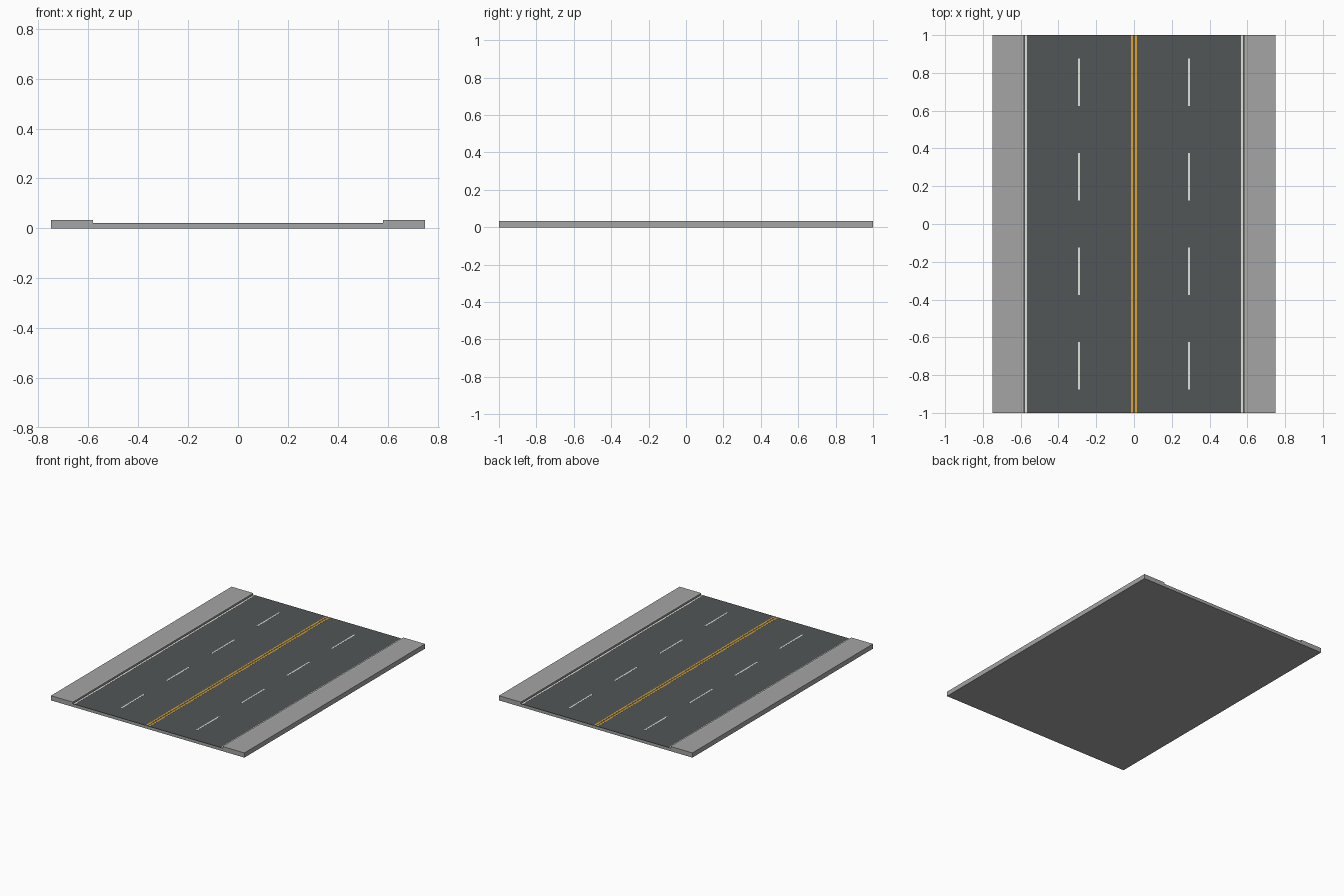
import bpy

if "Cube" in bpy.data.objects:
    bpy.data.objects.remove(bpy.data.objects["Cube"])

def material(name, rgb):
    # sRGB 0-255 to linear
    lin = [(c / 255 / 12.92) if c / 255 <= 0.04045 else ((c / 255 + 0.055) / 1.055) ** 2.4 for c in rgb]
    m = bpy.data.materials.new(name)
    m.diffuse_color = (*lin, 1)
    m.use_nodes = True
    m.node_tree.nodes["Principled BSDF"].inputs["Base Color"].default_value = m.diffuse_color
    return m

CONCRETE = material("concrete", (163, 165, 163))
CURB = material("curb_concrete", (176, 177, 174))
ASPHALT = material("asphalt", (82, 86, 87))
WHITE = material("white_paint", (225, 225, 220))
YELLOW = material("yellow_paint", (226, 165, 35))

def box(name, x0, x1, y0, y1, z0, z1, mat):
    v = [(x, y, z) for x in (x0, x1) for y in (y0, y1) for z in (z0, z1)]
    f = [(0, 1, 3, 2), (4, 6, 7, 5), (0, 4, 5, 1), (2, 3, 7, 6), (0, 2, 6, 4), (1, 5, 7, 3)]
    me = bpy.data.meshes.new(name)
    me.from_pydata(v, [], f)
    me.materials.append(mat)
    ob = bpy.data.objects.new(name, me)
    bpy.context.collection.objects.link(ob)
    return ob

ROAD = 0.022      # road surface height
PAINT = 0.0225    # top of painted lines

# Concrete bed and asphalt surface
box("road_bed", -0.75, 0.75, -1, 1, 0, 0.019, CONCRETE)
box("asphalt_surface", -0.582, 0.582, -1, 1, 0.019, ROAD, ASPHALT)

for side, s in (("left", -1), ("right", 1)):
    def strip(name, a, b, y0, y1, z0, z1, mat):
        box(f"{side}_{name}", min(s * a, s * b), max(s * a, s * b), y0, y1, z0, z1, mat)
    # Raised pavement and curb
    strip("sidewalk", 0.595, 0.75, -1, 1, 0.019, 0.033, CONCRETE)
    strip("curb", 0.582, 0.595, -1, 1, 0.019, 0.033, CURB)
    # Painted lines
    strip("edge_line", 0.566, 0.576, -1, 1, ROAD, PAINT, WHITE)
    strip("centre_line", 0.006, 0.016, -1, 1, ROAD, PAINT, YELLOW)
    for i in range(4):
        y = -0.75 + 0.5 * i
        strip(f"lane_dash_{i + 1}", 0.286, 0.296, y - 0.125, y + 0.125, ROAD, PAINT, WHITE)
